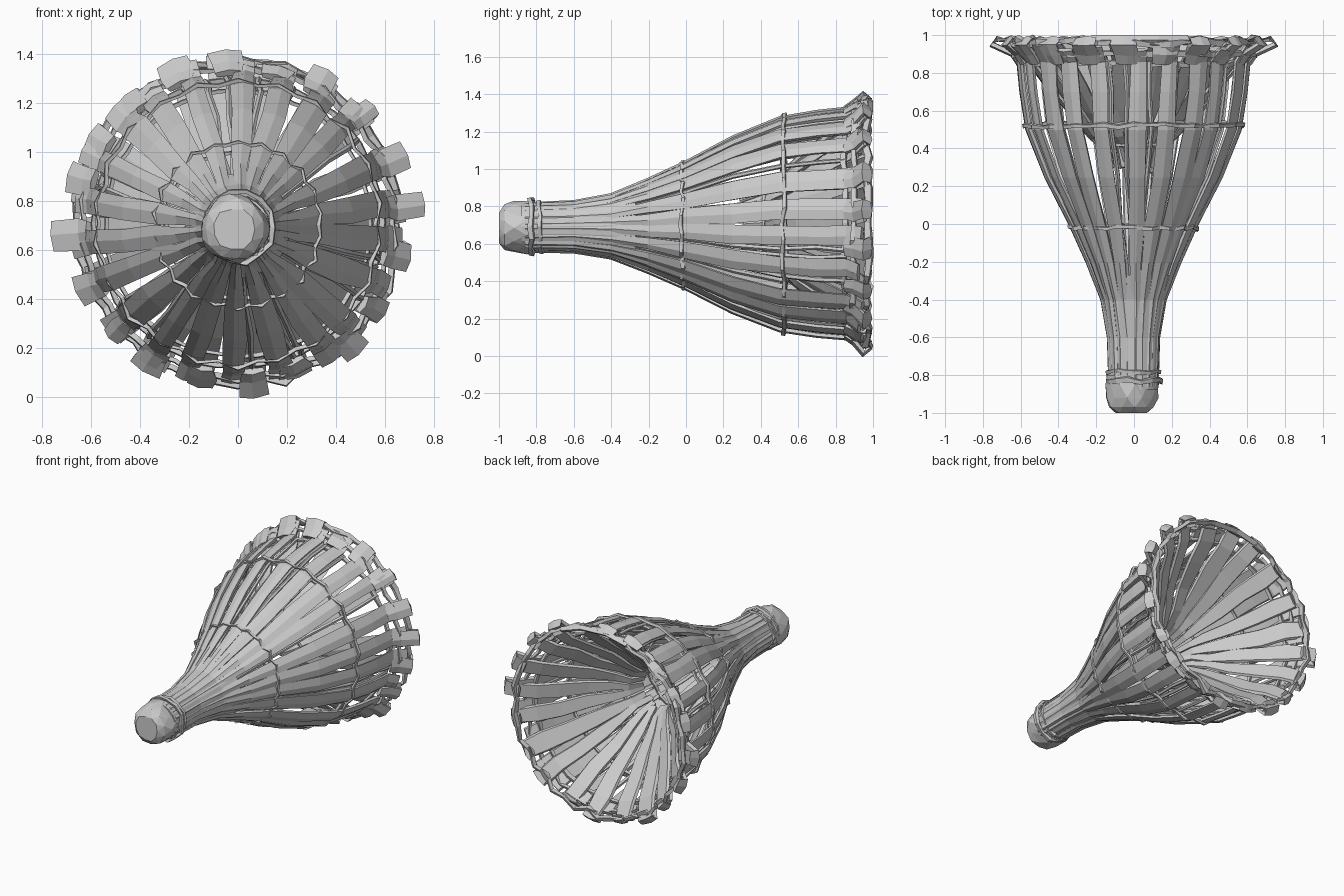
import bpy, bmesh, random
from math import sin, cos, pi, tau
from mathutils import Vector

if "Cube" in bpy.data.objects:
    bpy.data.objects.remove(bpy.data.objects["Cube"])

random.seed(7)
N = 22         # number of outer slats


def point(a, r, y):
    """Point round the basket axis, which rises slightly to the mouth."""
    return Vector((r * cos(a), y, 0.69 + 0.012 * (y + 1) + r * sin(a)))


def lerp_profile(profile, y):
    for (y0, r0), (y1, r1) in zip(profile, profile[1:]):
        if y <= y1:
            return r0 + (r1 - r0) * (y - y0) / (y1 - y0)
    return profile[-1][1]


def finish(bm, name):
    bmesh.ops.recalc_face_normals(bm, faces=bm.faces)
    me = bpy.data.meshes.new(name)
    bm.to_mesh(me)
    bm.free()
    ob = bpy.data.objects.new(name, me)
    bpy.context.collection.objects.link(ob)
    return ob


def skin(bm, rings, closed=False):
    """Join equal sized point rings into a tube, capped or looped."""
    vs = [[bm.verts.new(p) for p in ring] for ring in rings]
    n = len(vs[0])
    pairs = list(zip(vs, vs[1:])) + ([(vs[-1], vs[0])] if closed else [])
    for a, b in pairs:
        for i in range(n):
            bm.faces.new((a[i], a[(i + 1) % n], b[(i + 1) % n], b[i]))
    if not closed:
        bm.faces.new(vs[0])
        bm.faces.new(vs[-1])


def slat(bm, angle, path, thick, jitter=0.005):
    """Domed split-cane strip following (y, radius, width) stations."""
    centres = [point(angle, r, y) for y, r, w in path]
    tang = Vector((-sin(angle), 0, cos(angle)))
    radial = Vector((cos(angle), 0, sin(angle)))
    rings = []
    for i, (y, r, w) in enumerate(path):
        d = (centres[min(i + 1, len(path) - 1)] - centres[max(i - 1, 0)]).normalized()
        nrm = d.cross(tang).normalized()
        if nrm.dot(radial) < 0:
            nrm = -nrm
        c = centres[i] + tang * random.uniform(-jitter, jitter)
        h, t = w / 2 * random.uniform(0.9, 1.08), thick / 2
        rings.append([c + tang * u * h + nrm * v * t for u, v in
                      ((-1, 0.4), (-0.1, 1.1), (1, 0.3), (0.85, -1), (-0.85, -1))])
    skin(bm, rings)


def hoop(name, y, r, size, weave=0.0, seg=44, wobble=0.006):
    """Binding ring that can weave in and out of the slats."""
    bm = bmesh.new()
    rings = []
    for i in range(seg):
        a = tau * i / seg
        rr = r + (weave if i % 2 else -weave) + random.uniform(-wobble, wobble)
        yy = y + random.uniform(-wobble, wobble) * 1.5
        s = size * random.uniform(0.75, 1.2)
        rings.append([point(a, rr + s * 0.7 * cos(q), yy + s * sin(q))
                      for q in (0.5, 2.1, 3.7, 5.3)])
    skin(bm, rings, closed=True)
    return finish(bm, name)


OUTER = [(-0.86, 0.122), (-0.6, 0.13), (-0.4, 0.165), (-0.2, 0.245), (0.0, 0.335),
         (0.25, 0.465), (0.5, 0.565), (0.7, 0.597), (0.86, 0.613)]

# Outer slats, flaring at the mouth
bm = bmesh.new()
for k in range(N):
    a = tau * (k + 0.5) / N + random.uniform(-0.04, 0.04)
    off = random.uniform(-0.008, 0.006)
    wmax = random.uniform(0.085, 0.12)
    path = [(y, r + off, min(wmax, r * tau / N * 0.95)) for y, r in OUTER]
    tip = random.uniform(0.64, 0.675) + 0.02 * abs(cos(a))
    path.append((random.uniform(0.92, 0.96), tip, wmax))
    slat(bm, a, path, 0.026)
finish(bm, "outer_slats")

# Thin canes filling some of the gaps behind the slats
bm = bmesh.new()
for k in range(N):
    for s in (-0.04, 0.05):
        if random.random() < 0.65:
            a = tau * k / N + s + random.uniform(-0.03, 0.03)
            slat(bm, a, [(y, r - 0.022, 0.024) for y, r in OUTER[2:]], 0.02, 0.01)
finish(bm, "thin_canes")

# Solid neck where the slats merge
bm = bmesh.new()
rings = []
for y, r in ((-0.88, 0.128), (-0.6, 0.138), (-0.4, 0.171), (-0.27, 0.215)):
    rings.append([point(tau * i / 20, r, y) for i in range(20)])
for y, r in ((-0.27, 0.20), (-0.4, 0.15), (-0.6, 0.115)):
    rings.append([point(tau * i / 20, r, y) for i in range(20)])
skin(bm, rings)
finish(bm, "neck")

# Faceted end plug
bm = bmesh.new()
rings = []
for i, (y, r) in enumerate(((-0.80, 0.13), (-0.85, 0.138), (-0.92, 0.138),
                            (-0.97, 0.122), (-1.0, 0.085))):
    rings.append([point(tau * (j + i / 2) / 11, r * random.uniform(0.94, 1.06), y)
                  + Vector((-0.015, 0, -0.005)) for j in range(11)])
skin(bm, rings)
bmesh.ops.triangulate(bm, faces=bm.faces)
finish(bm, "end_plug")

# Inner funnel slats: a bowl narrowing to a short throat
FUNNEL = [(0.87, 0.57, 0.135), (0.74, 0.47, 0.125), (0.60, 0.35, 0.105),
          (0.48, 0.24, 0.075), (0.40, 0.165, 0.052)]
bm = bmesh.new()
M = 20
for k in range(M):
    a = tau * (k + 0.25) / M + random.uniform(-0.04, 0.04)
    w = random.uniform(0.85, 1.12)
    path = [(0.955, random.uniform(0.65, 0.69), 0.12 * w)]
    path += [(y + random.uniform(-0.012, 0.012), r, ww * w) for y, r, ww in FUNNEL]
    path.append((0.31 + random.uniform(-0.04, 0.03), 0.125, 0.04))
    slat(bm, a, path, 0.024, 0.008)
finish(bm, "funnel_slats")

# Chunky folded slat ends round the mouth
bm = bmesh.new()
for k in range(M):
    a = tau * (k + 0.25) / M + random.uniform(-0.03, 0.03)
    tip = 0.67 + 0.065 * abs(cos(a)) + random.uniform(-0.04, 0.01)
    if k in (0, M // 2):                 # longest ends at the sides
        tip = 0.755
    elif k in (M // 4, 3 * M // 4):      # top and bottom ends
        tip = 0.69 if k == M // 4 else 0.707
    w = random.uniform(0.09, 0.145)
    slat(bm, a, [(0.85, 0.61, w * 0.8), (0.90, 0.645, w), (0.95, tip, w),
                 (0.98, tip - 0.03, w * 0.9), (0.965, 0.63, w * 0.7)], 0.03, 0.008)
finish(bm, "rim_slat_ends")

# Binding hoops
hoop("neck_hoop", -0.83, 0.145, 0.018, seg=14)
hoop("neck_hoop_back", -0.78, 0.136, 0.014, seg=14)
for y, name in ((-0.02, "lower"), (0.52, "middle")):
    r = lerp_profile(OUTER, y)
    hoop(name + "_hoop_outer", y, r + 0.008, 0.014, 0.01)
    hoop(name + "_hoop_inner", y + 0.01, r - 0.025, 0.016, 0.004)
hoop("mouth_hoop_inner", 0.85, 0.585, 0.02)
hoop("mouth_hoop_outer", 0.90, 0.635, 0.02, 0.01)
hoop("rim_hoop", 0.965, 0.66, 0.024, 0.012, wobble=0.012)
hoop("throat_hoop", 0.42, 0.20, 0.012, 0.004, seg=20)

# Twisted top edge of the rim reaching furthest back
bm = bmesh.new()
skin(bm, [[point(pi / 2 + t, 0.655 + 0.02 * cos(q), 0.975 + 0.025 * sin(q))
           for q in (0.0, pi / 2, pi, 3 * pi / 2)] for t in (-0.45, -0.2, 0.1, 0.35)])
finish(bm, "rim_top_binding")
